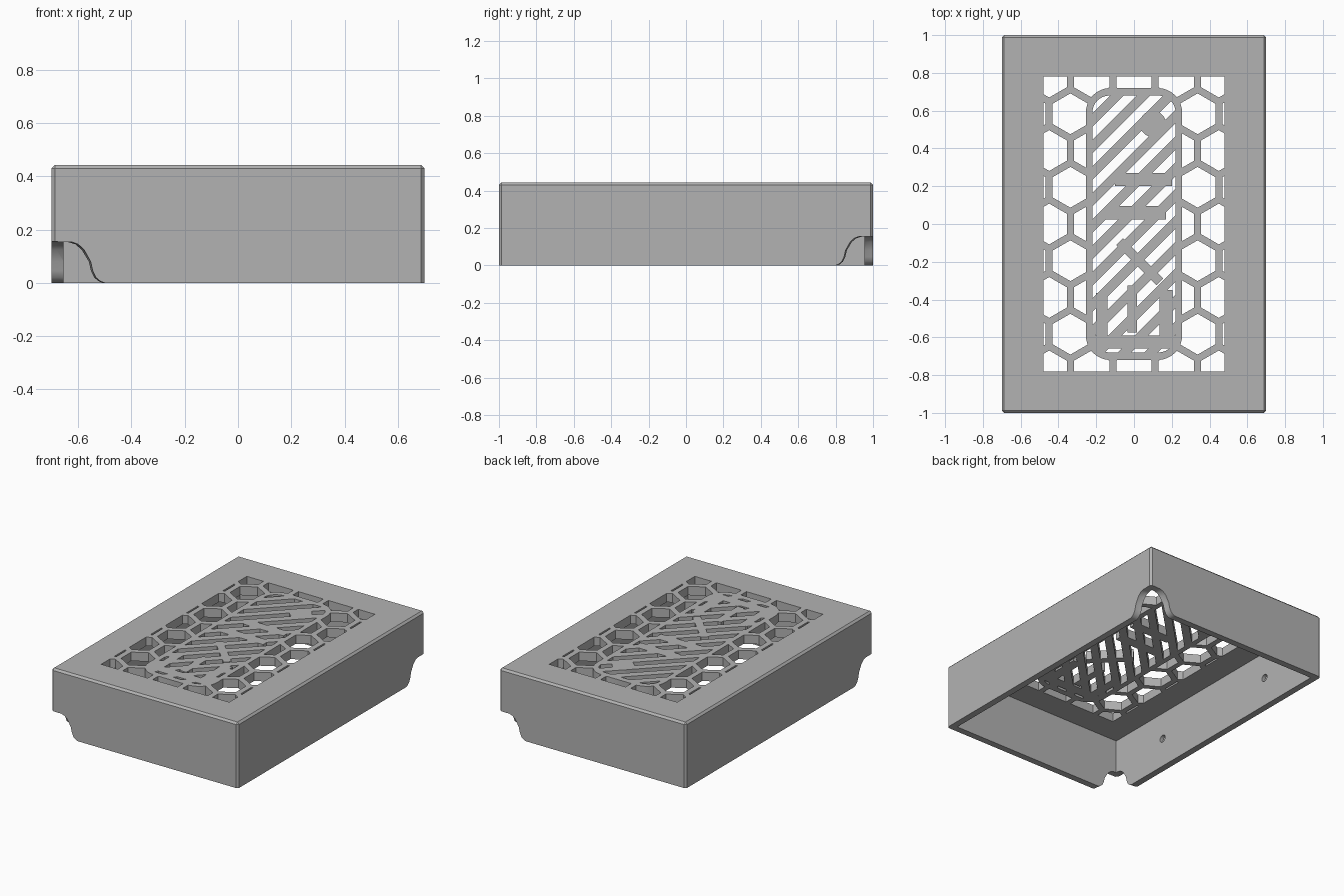
import bpy
import bmesh
import math
from mathutils import Matrix, Vector

HX, HY, TOP = 0.7, 1.0, 0.443      # half width, half depth, height
WALL, CEILING = 0.045, 0.383
PITCH = 0.2245                     # hexagon spacing

cube = bpy.data.objects.get("Cube")
if cube:
    bpy.data.objects.remove(cube, do_unlink=True)

grey = bpy.data.materials.new("plain_grey")
grey.use_nodes = True
grey.diffuse_color = (0.45, 0.45, 0.45, 1)
grey.node_tree.nodes["Principled BSDF"].inputs["Base Color"].default_value = (0.45, 0.45, 0.45, 1)


def finish(name, bm):
    bmesh.ops.recalc_face_normals(bm, faces=bm.faces)
    mesh = bpy.data.meshes.new(name)
    bm.to_mesh(mesh)
    bm.free()
    obj = bpy.data.objects.new(name, mesh)
    bpy.context.collection.objects.link(obj)
    return obj


def add_prism(bm, points, z0, z1):
    low = [bm.verts.new((x, y, z0)) for x, y in points]
    high = [bm.verts.new((x, y, z1)) for x, y in points]
    bm.faces.new(low)
    bm.faces.new(high)
    n = len(points)
    for i in range(n):
        j = (i + 1) % n
        bm.faces.new((low[i], low[j], high[j], high[i]))


def bar(cx, cy, length, width, angle=0):
    turn = Matrix.Rotation(angle, 2)
    corners = ((-1, -1), (1, -1), (1, 1), (-1, 1))
    pts = [turn @ Vector((a * length / 2, b * width / 2)) for a, b in corners]
    return [(cx + p.x, cy + p.y) for p in pts]


def polygon(cx, cy, radius, sides, start=0):
    angles = [start + math.tau * i / sides for i in range(sides)]
    return [(cx + radius * math.cos(a), cy + radius * math.sin(a)) for a in angles]


def rounded(hx, hy, r, steps=8):
    pts = []
    for q, (sx, sy) in enumerate(((1, 1), (-1, 1), (-1, -1), (1, -1))):
        for i in range(steps + 1):
            a = (q + i / steps) * math.pi / 2
            pts.append((sx * (hx - r) + r * math.cos(a), sy * (hy - r) + r * math.sin(a)))
    return pts


def prisms(name, shapes, z0=0.25, z1=0.5):
    bm = bmesh.new()
    for shape in shapes:
        add_prism(bm, shape, z0, z1)
    return finish(name, bm)


def combine(obj, tool, operation):
    mod = obj.modifiers.new("cut", 'BOOLEAN')
    mod.operation = operation
    mod.solver = 'EXACT'
    mod.use_self = operation == 'DIFFERENCE'
    mod.object = tool
    graph = bpy.context.evaluated_depsgraph_get()
    result = bpy.data.meshes.new_from_object(obj.evaluated_get(graph))
    obj.modifiers.clear()
    obj.data = result
    bpy.data.objects.remove(tool, do_unlink=True)


# Outer block with chamfered top and corner edges
bm = bmesh.new()
add_prism(bm, bar(0, 0, 2 * HX, 2 * HY), 0, TOP)
edges = [e for e in bm.edges if max(v.co.z for v in e.verts) > 0.1]
bmesh.ops.bevel(bm, geom=edges, offset=0.013, segments=1, affect='EDGES')
cover = finish("vented_cover", bm)

# Hollow underside
hollow = prisms("hollow", [bar(0, 0, 2 * (HX - WALL), 2 * (HY - WALL))], -0.1, CEILING)
combine(cover, hollow, 'DIFFERENCE')

# Honeycomb openings, trimmed to the window and kept clear of the centre panel
cells = []
for row in range(-4, 5):
    shift = PITCH / 2 if row % 2 else 0
    for col in range(-3, 4):
        cells.append(polygon(col * PITCH + shift, row * PITCH * math.sqrt(3) / 2,
                             0.187 / math.sqrt(3), 6, math.pi / 6))
holes = prisms("honeycomb_holes", cells)
combine(holes, prisms("window", [bar(0, 0, 0.96, 1.56)], 0.2, 0.6), 'INTERSECT')
combine(holes, prisms("panel", [rounded(0.255, 0.72, 0.13)], 0.2, 0.6), 'DIFFERENCE')
combine(cover, holes, 'DIFFERENCE')

# Diagonal slots inside the rounded centre panel, interrupted by plain ribs
slots = prisms("diagonal_slots",
               [bar(0, 0.14 * k, 1.2, 0.048, math.pi / 4) for k in range(-7, 8)])
combine(slots, prisms("panel_inside", [rounded(0.22, 0.68, 0.09)], 0.2, 0.6), 'INTERSECT')
ribs = [bar(0.05, 0.235, 0.3, 0.07), bar(0.01, 0.06, 0.32, 0.07),
        bar(-0.01, -0.45, 0.05, 0.25), bar(0, -0.625, 0.5, 0.07),
        bar(-0.17, -0.49, 0.06, 0.25), bar(0.17, -0.49, 0.07, 0.28),
        bar(0.03, -0.2, 0.3, 0.05, -math.pi / 4), polygon(0.1, 0.53, 0.07, 20)]
for rib in ribs:
    combine(slots, prisms("rib", [rib], 0.2, 0.6), 'DIFFERENCE')
combine(cover, slots, 'DIFFERENCE')

# Flared notches at two opposite bottom corners
profile = [(0, -0.05), (0.2, -0.05), (0.2, 0.0), (0.185, 0.005), (0.167, 0.02),
           (0.155, 0.045), (0.147, 0.08), (0.122, 0.125), (0.1, 0.145),
           (0.077, 0.153), (0, 0.155)]
for side in (-1, 1):
    bm = bmesh.new()
    verts = [bm.verts.new((r, 0, z)) for r, z in profile]
    geom = verts + [bm.edges.new(pair) for pair in zip(verts, verts[1:])]
    bmesh.ops.spin(bm, geom=geom, cent=(0, 0, 0), axis=(0, 0, 1),
                   angle=math.tau, steps=40, use_duplicate=False)
    bmesh.ops.remove_doubles(bm, verts=bm.verts, dist=0.0005)
    bmesh.ops.translate(bm, verts=bm.verts, vec=(side * HX, side * HY, 0))
    combine(cover, finish("corner_notch", bm), 'DIFFERENCE')

# Small round recesses on the inner faces of the long walls
for side in (-1, 1):
    for y in (-0.5, 0.5):
        bm = bmesh.new()
        bmesh.ops.create_cone(
            bm, cap_ends=True, segments=16, radius1=0.025, radius2=0.025, depth=0.05,
            matrix=Matrix.Translation((side * (HX - WALL), y, 0.2))
            @ Matrix.Rotation(math.pi / 2, 4, 'Y'))
        combine(cover, finish("wall_recess", bm), 'DIFFERENCE')

# Colour and shading
cover.data.materials.clear()
cover.data.materials.append(grey)
for face in cover.data.polygons:
    face.material_index = 0
bpy.ops.object.select_all(action='DESELECT')
cover.select_set(True)
bpy.context.view_layer.objects.active = cover
bpy.ops.object.shade_smooth_by_angle(angle=math.radians(30))
